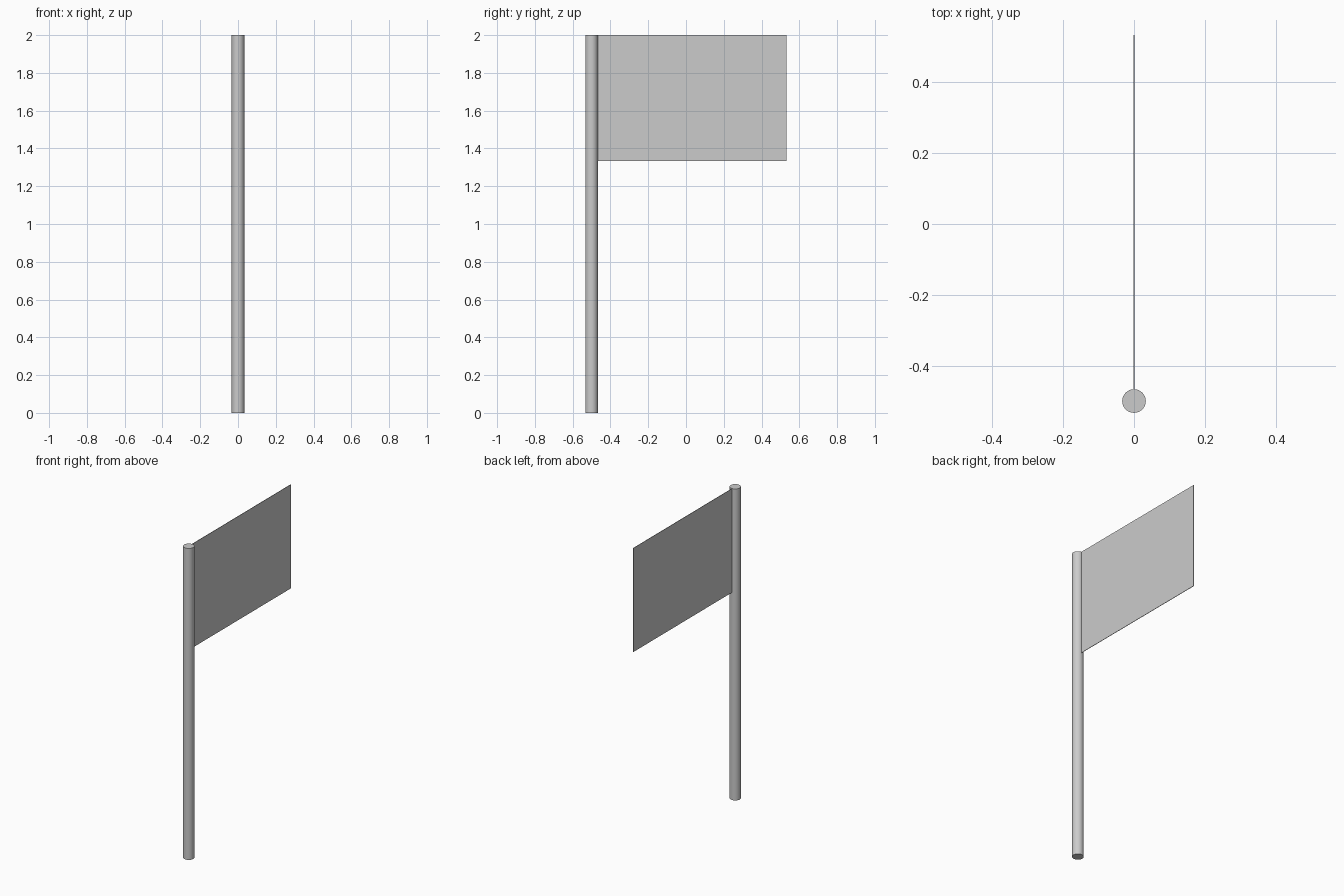
import bpy

cube = bpy.data.objects.get("Cube")
if cube:
    bpy.data.objects.remove(cube, do_unlink=True)

HEIGHT = 2.0
RADIUS = 1 / 30
POLE_Y = -0.5
FLAG_WIDTH = 1.0
FLAG_HEIGHT = 2 / 3
FLAG_THICKNESS = 0.003


def make_material(name, rgb):
    mat = bpy.data.materials.new(name)
    mat.use_nodes = True
    colour = (*rgb, 1.0)
    mat.diffuse_color = colour
    mat.node_tree.nodes["Principled BSDF"].inputs["Base Color"].default_value = colour
    return mat


grey = make_material("light grey", (0.6, 0.6, 0.6))

# Round pole with flat capped ends
bpy.ops.mesh.primitive_cylinder_add(
    vertices=32, radius=RADIUS, depth=HEIGHT, location=(0, POLE_Y, HEIGHT / 2))
pole = bpy.context.object
pole.name = "pole"
pole.data.materials.append(grey)
bpy.ops.object.shade_smooth_by_angle()

# Thin flat flag, flush with the pole top and touching its back side
bpy.ops.mesh.primitive_cube_add(
    size=1,
    location=(0, POLE_Y + RADIUS + FLAG_WIDTH / 2, HEIGHT - FLAG_HEIGHT / 2))
flag = bpy.context.object
flag.name = "flag"
flag.scale = (FLAG_THICKNESS, FLAG_WIDTH, FLAG_HEIGHT)
bpy.ops.object.transform_apply(location=False, rotation=False, scale=True)
flag.data.materials.append(grey)
